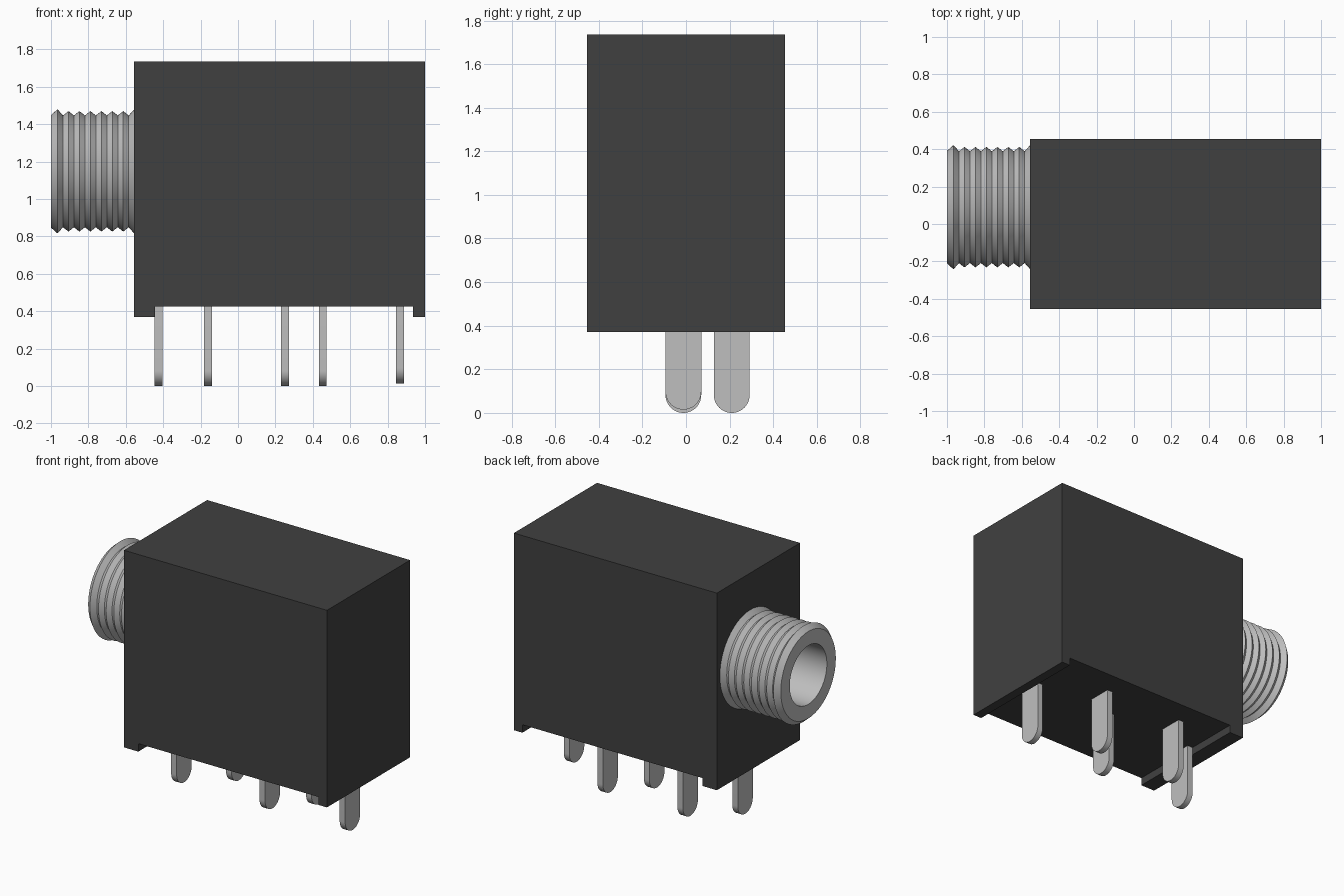
import bpy, bmesh, math

cube = bpy.data.objects.get("Cube")
if cube:
    bpy.data.objects.remove(cube, do_unlink=True)


def make_material(name, grey):
    mat = bpy.data.materials.new(name)
    mat.use_nodes = True
    colour = (grey, grey, grey, 1)
    mat.diffuse_color = colour
    mat.node_tree.nodes["Principled BSDF"].inputs["Base Color"].default_value = colour
    return mat


black_plastic = make_material("black plastic", 0.051)
grey_metal = make_material("grey metal", 0.52)


def finish(name, bm, mat, smooth=False):
    bmesh.ops.recalc_face_normals(bm, faces=bm.faces)
    mesh = bpy.data.meshes.new(name)
    bm.to_mesh(mesh)
    bm.free()
    mesh.materials.append(mat)
    obj = bpy.data.objects.new(name, mesh)
    bpy.context.collection.objects.link(obj)
    if smooth:
        bpy.ops.object.select_all(action='DESELECT')
        obj.select_set(True)
        bpy.context.view_layer.objects.active = obj
        bpy.ops.object.shade_smooth_by_angle(angle=math.radians(30))
    return obj


def extrude_profile(name, points, direction, mat, smooth=False):
    """Fill a closed outline and sweep it into a solid."""
    bm = bmesh.new()
    face = bm.faces.new([bm.verts.new(p) for p in points])
    swept = bmesh.ops.extrude_face_region(bm, geom=[face])["geom"]
    bmesh.ops.translate(bm, vec=direction,
                        verts=[v for v in swept if isinstance(v, bmesh.types.BMVert)])
    return finish(name, bm, mat, smooth)


# Housing with a foot rail at each end
FRONT, BACK = -0.455, 0.455
LEFT, RIGHT = -0.555, 1.0
FOOT, FLOOR, ROOF = 0.37, 0.425, 1.735
outline = [(LEFT, FOOT), (-0.445, FOOT), (-0.445, FLOOR), (0.935, FLOOR),
           (0.935, FOOT), (RIGHT, FOOT), (RIGHT, ROOF), (LEFT, ROOF)]
extrude_profile("housing", [(x, FRONT, z) for x, z in outline],
                (0, BACK - FRONT, 0), black_plastic)

# Threaded barrel: a zigzag profile of (x, radius) spun about its axis
AXIS_Y, AXIS_Z = 0.09, 1.148
BORE, VALLEY, CREST, LIP = 0.203, 0.299, 0.322, 0.332
profile = [(LEFT, BORE), (-1.0, BORE), (-1.0, 0.301), (-0.965, LIP)]
THREADS = 7
pitch = (LEFT + 0.965) / THREADS
for i in range(THREADS):
    start = -0.965 + i * pitch
    profile.append((start + pitch / 2, VALLEY))
    profile.append((start + pitch, LIP if i == THREADS - 1 else CREST))

bm = bmesh.new()
verts = [bm.verts.new((x, AXIS_Y, AXIS_Z + r)) for x, r in profile]
edges = [bm.edges.new(pair) for pair in zip(verts, verts[1:])]
bmesh.ops.spin(bm, geom=verts + edges, cent=(0, AXIS_Y, AXIS_Z), axis=(1, 0, 0),
               angle=math.tau, steps=72, use_merge=True)
bmesh.ops.remove_doubles(bm, verts=bm.verts, dist=0.0005)
finish("threaded_barrel", bm, grey_metal, True)

# Contact pins: flat blades with round lower ends
PIN_RADIUS, PIN_THICK = 0.082, 0.042
NEAR_ROW, FAR_ROW = -0.012, 0.21


def contact_pin(name, x, y, bottom=0.0):
    points = [(x, y + PIN_RADIUS, FLOOR + 0.01)]
    for i in range(25):
        a = math.pi * i / 24
        points.append((x, y + PIN_RADIUS * math.cos(a),
                       bottom + PIN_RADIUS * (1 - math.sin(a))))
    points.append((x, y - PIN_RADIUS, FLOOR + 0.01))
    extrude_profile(name, points, (PIN_THICK, 0, 0), grey_metal, True)


for n, (x, row) in enumerate([(-0.446, NEAR_ROW), (-0.181, FAR_ROW),
                              (0.231, NEAR_ROW), (0.432, FAR_ROW)], 1):
    contact_pin(f"contact_pin_{n}", x, row)
contact_pin("short_contact_pin", 0.845, NEAR_ROW, 0.015)
